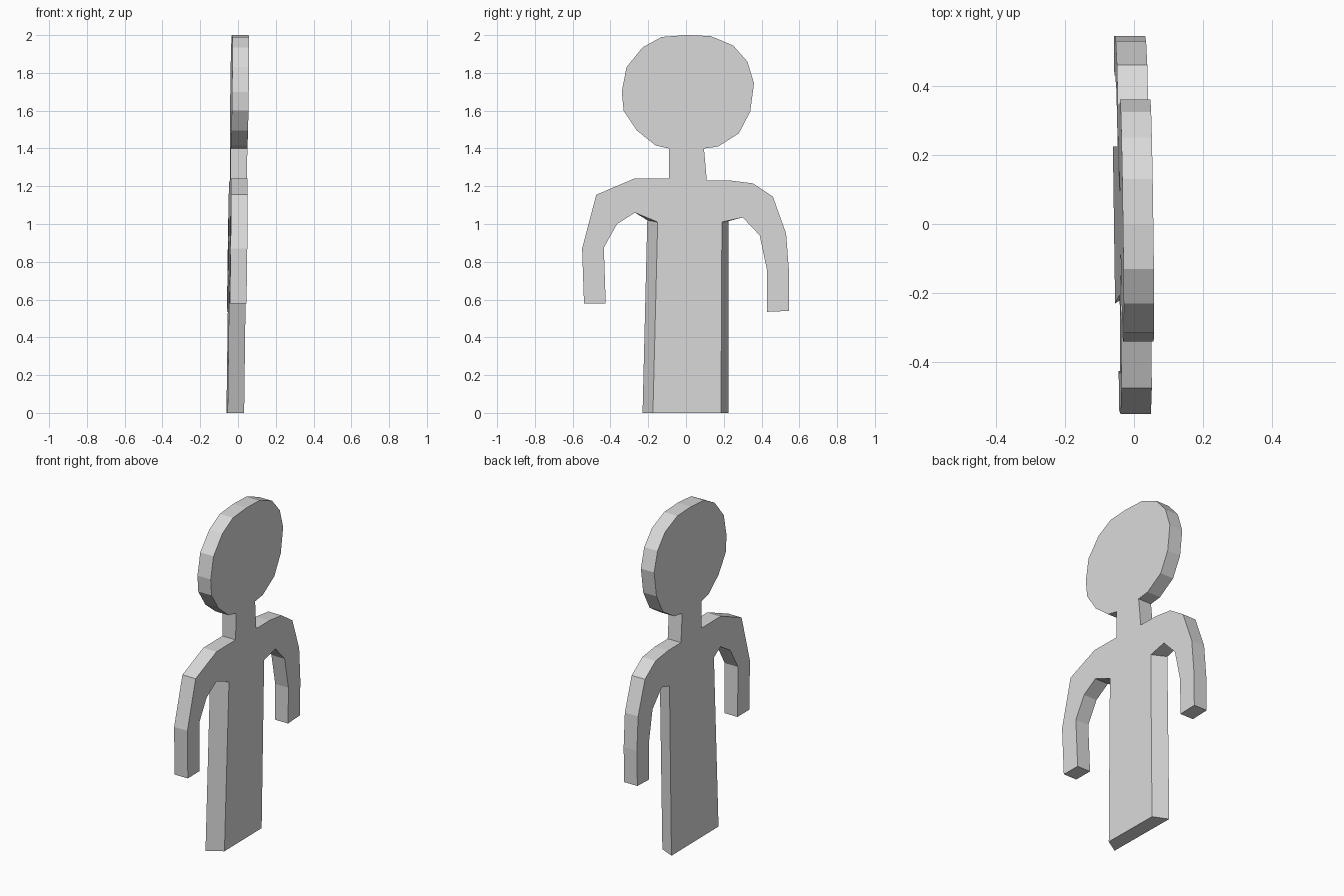
import bpy
import bmesh

THICKNESS = 0.088

# Remove the default cube only
default_cube = bpy.data.objects.get("Cube")
if default_cube:
    bpy.data.objects.remove(default_cube, do_unlink=True)


def make_material(name, color):
    material = bpy.data.materials.new(name)
    material.use_nodes = True
    material.diffuse_color = color
    material.node_tree.nodes["Principled BSDF"].inputs["Base Color"].default_value = color
    return material


def slab_point(y, z, back):
    """Place a profile point on the wide, slightly leaning slab faces."""
    x = 0.03 + 0.013 * z - 0.014 * y
    return (x - THICKNESS if back else x, y, z)


def build_slab(name, front_profile, back_profile, material):
    """Join a front and a back profile of equal length into a solid slab."""
    bm = bmesh.new()
    front = [bm.verts.new(slab_point(y, z, False)) for y, z in front_profile]
    back = [bm.verts.new(slab_point(y, z, True)) for y, z in back_profile]
    bm.faces.new(front)
    bm.faces.new(list(reversed(back)))
    count = len(front)
    for i in range(count):
        j = (i + 1) % count
        bm.faces.new((front[i], back[i], back[j], front[j]))
    bmesh.ops.recalc_face_normals(bm, faces=bm.faces)
    mesh = bpy.data.meshes.new(name)
    bm.to_mesh(mesh)
    bm.free()
    mesh.materials.append(material)
    slab = bpy.data.objects.new(name, mesh)
    bpy.context.collection.objects.link(slab)
    return slab


# Head outline, from the neck on one side over the crown to the other side
head = [
    (-0.09, 1.4), (-0.16, 1.415), (-0.26, 1.495), (-0.33, 1.6),
    (-0.34, 1.7), (-0.315, 1.83), (-0.23, 1.935), (-0.13, 1.99),
    (0, 2), (0.13, 1.995), (0.25, 1.945), (0.325, 1.86), (0.36, 1.745),
    (0.34, 1.595), (0.28, 1.48), (0.17, 1.41), (0.095, 1.4),
]

# Shoulder, outer arm, hand and inner arm on each side
arm_plus_y = [
    (0.11, 1.23), (0.235, 1.23), (0.355, 1.215), (0.46, 1.145),
    (0.53, 0.95), (0.545, 0.75), (0.545, 0.54), (0.43, 0.535),
    (0.43, 0.75), (0.39, 0.94), (0.3, 1.035),
]
arm_minus_y = [
    (-0.27, 1.06), (-0.365, 1), (-0.435, 0.875), (-0.425, 0.58),
    (-0.54, 0.58), (-0.55, 0.87), (-0.475, 1.155), (-0.275, 1.24),
    (-0.09, 1.24),
]

# Body edges: armpit to hem and back up, wider on the back face
body_front = [(0.19, 1.01), (0.185, 0), (-0.175, 0), (-0.15, 1.01)]
body_back = [(0.225, 1.015), (0.225, 0), (-0.23, 0), (-0.205, 1.02)]

gray = make_material("plain gray", (0.7, 0.7, 0.7, 1))
build_slab(
    "figure_body",
    head + arm_plus_y + body_front + arm_minus_y,
    head + arm_plus_y + body_back + arm_minus_y,
    gray,
)
